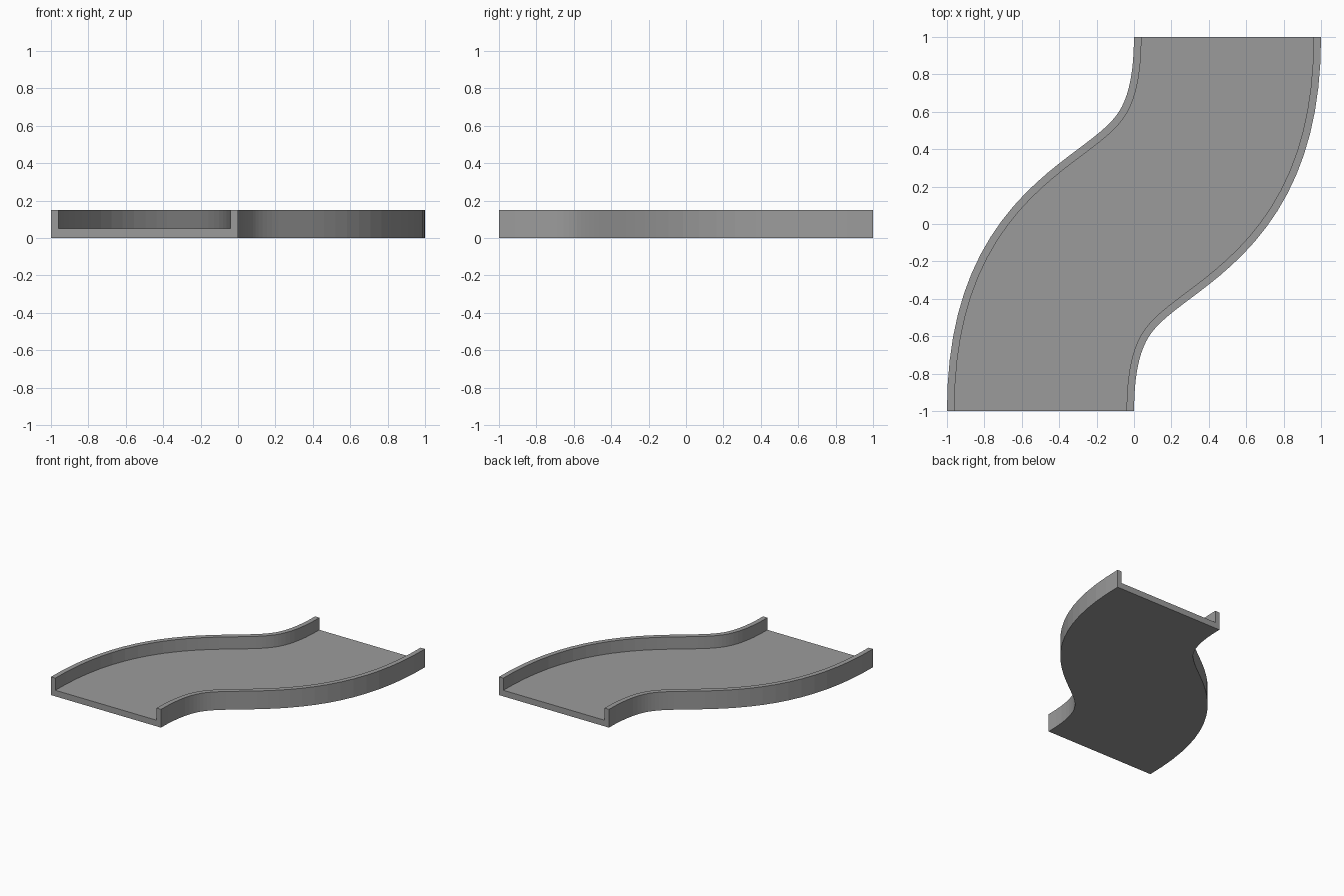
import bpy
import bmesh
from mathutils import Vector

cube = bpy.data.objects.get("Cube")
if cube:
    bpy.data.objects.remove(cube, do_unlink=True)

SEGMENTS = 32
HALF, WALL = 0.5, 0.04
FLOOR, TOP = 0.05, 0.15
REACH = 1.25  # handle length of the S-shaped centreline

grey = bpy.data.materials.new("plain_grey")
grey.use_nodes = True
colour = (0.33, 0.33, 0.33, 1)
grey.diffuse_color = colour
grey.node_tree.nodes["Principled BSDF"].inputs["Base Color"].default_value = colour

# U-shaped channel section: sideways offset and height
inner = HALF - WALL
section = [(-HALF, 0), (HALF, 0), (HALF, TOP), (inner, TOP),
           (inner, FLOOR), (-inner, FLOOR), (-inner, TOP), (-HALF, TOP)]

# Centreline handles
p0, p3 = Vector((-0.5, -1, 0)), Vector((0.5, 1, 0))
p1, p2 = p0 + Vector((0, REACH, 0)), p3 - Vector((0, REACH, 0))


def centreline(t):
    """Point and rightward unit normal on the cubic centreline."""
    s = 1 - t
    point = s**3 * p0 + 3 * s * s * t * p1 + 3 * s * t * t * p2 + t**3 * p3
    tangent = s * s * (p1 - p0) + 2 * s * t * (p2 - p1) + t * t * (p3 - p2)
    return point, Vector((tangent.y, -tangent.x, 0)).normalized()


# Sweep the section along the centreline
bm = bmesh.new()
rings = []
for i in range(SEGMENTS + 1):
    point, side = centreline(i / SEGMENTS)
    rings.append([bm.verts.new(point + side * u + Vector((0, 0, z)))
                  for u, z in section])
for a, b in zip(rings, rings[1:]):
    for j in range(len(section)):
        k = (j + 1) % len(section)
        bm.faces.new((a[j], a[k], b[k], b[j]))

# Close both open ends
bm.faces.new(rings[0])
bm.faces.new(rings[-1])
bmesh.ops.recalc_face_normals(bm, faces=bm.faces)

mesh = bpy.data.meshes.new("curved_channel")
bm.to_mesh(mesh)
bm.free()
mesh.materials.append(grey)
channel = bpy.data.objects.new("curved_channel", mesh)
bpy.context.collection.objects.link(channel)
